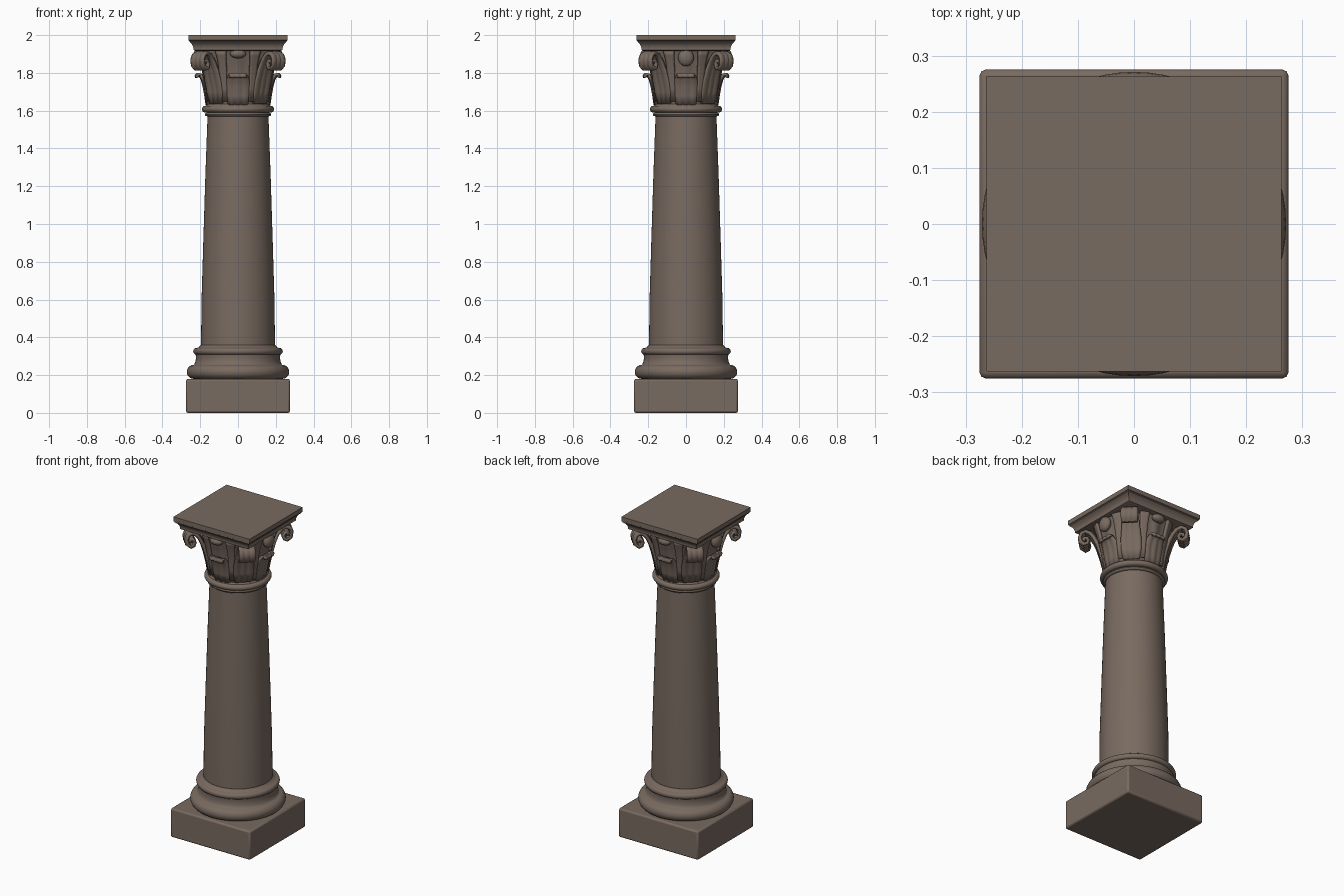
import bpy, math
from math import sin, cos, pi

if "Cube" in bpy.data.objects:
    bpy.data.objects.remove(bpy.data.objects["Cube"])

stone = bpy.data.materials.new("brown_stone")
stone.diffuse_color = (0.19, 0.145, 0.117, 1)
stone.use_nodes = True
stone.node_tree.nodes["Principled BSDF"].inputs["Base Color"].default_value = stone.diffuse_color


def make(name, verts, faces, angle=35):
    me = bpy.data.meshes.new(name)
    me.from_pydata(verts, [], faces)
    me.materials.append(stone)
    ob = bpy.data.objects.new(name, me)
    bpy.context.collection.objects.link(ob)
    bpy.ops.object.select_all(action='DESELECT')
    ob.select_set(True)
    bpy.context.view_layer.objects.active = ob
    bpy.ops.object.shade_smooth_by_angle(angle=math.radians(angle))
    return ob


def lathe(name, profile, n=64, rib=0, ribs=16):
    """Spin (radius, z) points; n=4 gives a square whose half-width is the radius."""
    k, off = (math.sqrt(2), pi / 4) if n == 4 else (1, 0)
    verts = []
    for r, z in profile:
        for i in range(n):
            a = 2 * pi * i / n + off
            q = k * r + rib * cos(ribs * a)
            verts.append((q * cos(a), q * sin(a), z))
    faces = [tuple(reversed(range(n)))]
    for j in range(len(profile) - 1):
        for i in range(n):
            i2 = (i + 1) % n
            faces.append((j * n + i, j * n + i2, j * n + n + i2, j * n + n + i))
    last = (len(profile) - 1) * n
    faces.append(tuple(range(last, last + n)))
    return make(name, verts, faces)


def arc(cr, cz, rr, rz, steps=10):
    """Half-round moulding bulging outward, bottom to top."""
    return [(cr + rr * cos(t), cz + rz * sin(t))
            for t in [-pi / 2 + pi * i / steps for i in range(steps + 1)]]


def strip(name, path, angle, thick, ridge=0, wrap=False, cols=12):
    """Curled leaf: path of (radius, z, half_width) turned to an angle."""
    verts = []
    for r, z, w in path:
        for c in range(cols + 1):
            u = 2 * c / cols - 1
            q = r + ridge * cos(3 * pi * u)
            t = u * w
            if wrap:
                x, y = q * cos(t / r), q * sin(t / r)
            else:
                x, y = q, t
            verts.append((x * cos(angle) - y * sin(angle),
                          x * sin(angle) + y * cos(angle), z))
    m = cols + 1
    faces = [(j * m + c, j * m + c + 1, j * m + m + c + 1, j * m + m + c)
             for j in range(len(path) - 1) for c in range(cols)]
    ob = make(name, verts, faces, 50)
    s = ob.modifiers.new("thickness", 'SOLIDIFY')
    s.thickness = thick
    s.offset = 0
    return ob


# square plinth with softened edges
plinth = lathe("plinth", [(0.275, 0), (0.275, 0.18)], 4)
b = plinth.modifiers.new("bevel", 'BEVEL')
b.width = 0.01
b.segments = 2

# round base: large torus, neck, upper torus
lathe("base_mouldings",
      [(0.22, 0.175)] + arc(0.235, 0.217, 0.036, 0.037)
      + [(0.232, 0.256), (0.226, 0.27), (0.222, 0.29), (0.224, 0.308)]
      + arc(0.222, 0.326, 0.015, 0.017) + [(0.208, 0.347), (0.197, 0.36)])

# tapered shaft with slight swelling
lathe("shaft", [(0.196, 0.34), (0.193, 0.6), (0.184, 0.9),
                (0.173, 1.25), (0.161, 1.58)])

# collar under the capital
lathe("collar", [(0.155, 1.568)] + arc(0.163, 1.58, 0.012, 0.01, 6)
      + arc(0.172, 1.608, 0.019, 0.018) + [(0.165, 1.635)])

# ribbed bell of the capital
lathe("capital_bell",
      [(0.158, 1.62), (0.163, 1.68), (0.172, 1.74), (0.182, 1.8),
       (0.193, 1.86), (0.208, 1.9), (0.215, 1.925)], 128, 0.003)

# square abacus with hollow moulding
lathe("abacus", [(0.222, 1.915), (0.236, 1.921), (0.236, 1.932), (0.24, 1.945),
                 (0.248, 1.957), (0.258, 1.965), (0.258, 1.97),
                 (0.263, 1.973), (0.263, 2.0)], 4)

leaf = [(0.162, 1.63, 0.05), (0.169, 1.68, 0.062), (0.178, 1.73, 0.066),
        (0.189, 1.768, 0.058), (0.203, 1.79, 0.05), (0.215, 1.792, 0.046),
        (0.220, 1.784, 0.045), (0.217, 1.776, 0.043)]
scroll = [(0.162, 1.64, 0.045), (0.172, 1.70, 0.055), (0.186, 1.76, 0.056),
          (0.204, 1.82, 0.05), (0.224, 1.865, 0.046), (0.247, 1.895, 0.044),
          (0.272, 1.905, 0.044), (0.294, 1.893, 0.045), (0.303, 1.868, 0.046),
          (0.298, 1.838, 0.046), (0.28, 1.822, 0.045), (0.262, 1.828, 0.043),
          (0.255, 1.848, 0.041), (0.265, 1.866, 0.04), (0.28, 1.862, 0.038),
          (0.281, 1.847, 0.036)]

for i in range(4):
    a = i * pi / 2
    # leaf with curled tip on each side, scroll under each corner
    strip(f"side_leaf_{i}", leaf, a, 0.014, 0.003, True)
    strip(f"corner_scroll_{i}", scroll, a + pi / 4, 0.018, 0.003)
    # narrow stems flanking the scrolls
    for s in (-1, 1):
        stem = [(0.168, 1.65, 0.014), (0.178, 1.72, 0.016), (0.19, 1.79, 0.019),
                (0.203, 1.85, 0.022), (0.217, 1.893, 0.026), (0.225, 1.92, 0.03)]
        strip(f"stem_{i}_{s}", stem, a + s * 0.42, 0.014, 0, True, 4)
    # boss hanging below the middle of the abacus
    h = 0.045 if i % 2 == 0 else 0.024
    bpy.ops.mesh.primitive_uv_sphere_add(
        segments=20, ring_count=12, location=(0.213 * cos(a), 0.213 * sin(a), 1.925 - h),
        rotation=(0, 0, a))
    boss = bpy.context.object
    boss.name = f"boss_{i}"
    boss.scale = (0.028, 0.042, h)
    boss.data.materials.append(stone)
    bpy.ops.object.shade_smooth_by_angle()
